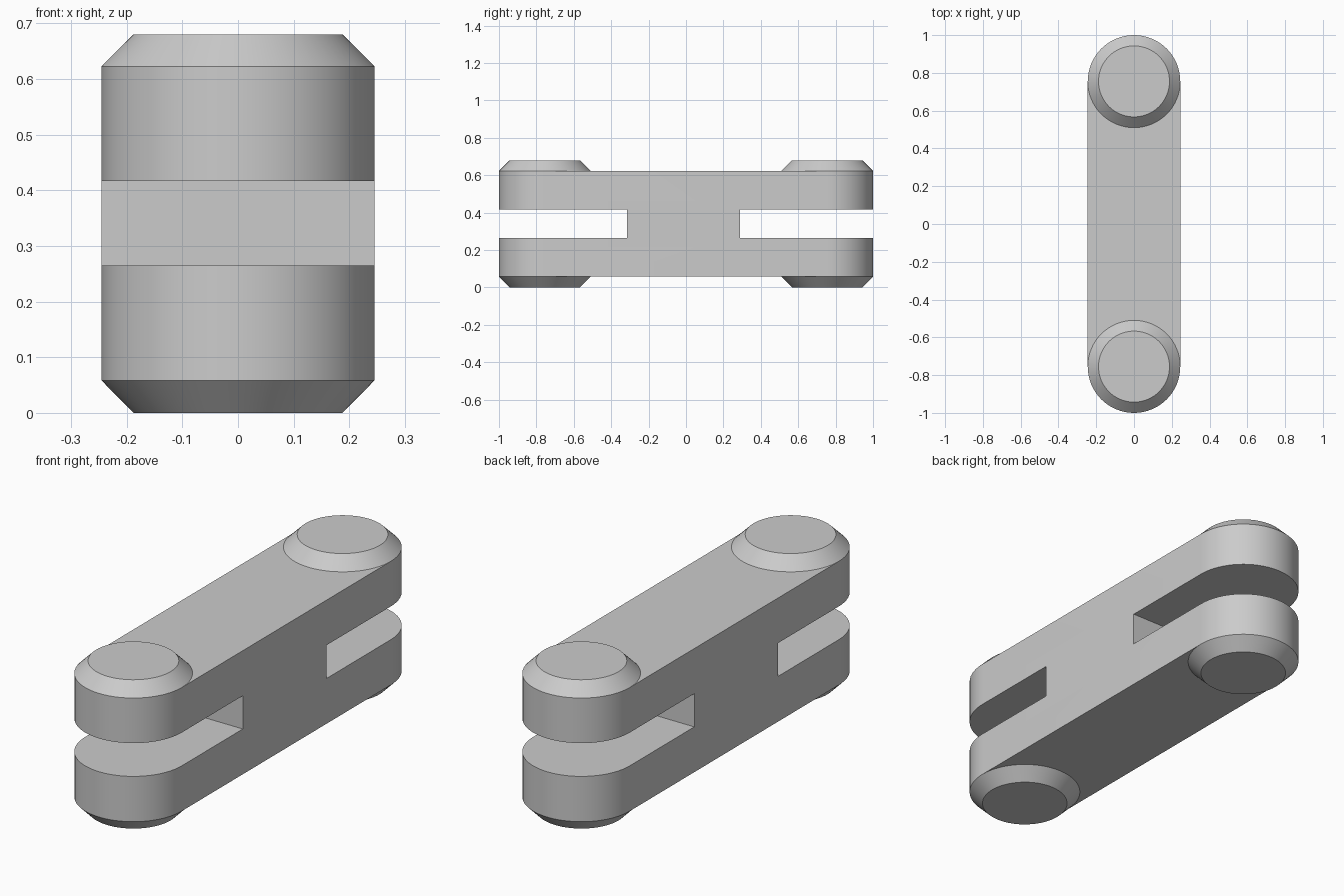
import bpy, bmesh, math

cube = bpy.data.objects.get("Cube")
if cube:
    bpy.data.objects.remove(cube, do_unlink=True)

RADIUS, PIVOT = 0.245, 0.755      # end radius and distance of pin axes
BOTTOM, TOP, HEIGHT = 0.058, 0.623, 0.68
SLOT_LOW, SLOT_HIGH = 0.265, 0.417
STEPS = 32

grey = bpy.data.materials.new("light grey metal")
grey.use_nodes = True
colour = (0.6, 0.6, 0.6, 1)
grey.diffuse_color = colour
grey.node_tree.nodes["Principled BSDF"].inputs["Base Color"].default_value = colour


def finish(name, bm):
    bmesh.ops.recalc_face_normals(bm, faces=bm.faces)
    mesh = bpy.data.meshes.new(name)
    bm.to_mesh(mesh)
    bm.free()
    mesh.materials.append(grey)
    obj = bpy.data.objects.new(name, mesh)
    bpy.context.collection.objects.link(obj)
    return obj


def activate(obj):
    bpy.ops.object.select_all(action='DESELECT')
    obj.select_set(True)
    bpy.context.view_layer.objects.active = obj


def smooth(obj):
    activate(obj)
    bpy.ops.object.shade_smooth_by_angle(angle=math.radians(30))


def arc(radius, y, start, sweep, steps):
    angles = [start + sweep * i / steps for i in range(steps + 1)]
    return [(radius * math.cos(a), y + radius * math.sin(a)) for a in angles]


# Link body: round-ended outline extruded upwards
bm = bmesh.new()
outline = arc(RADIUS, PIVOT, 0, math.pi, STEPS) + arc(RADIUS, -PIVOT, math.pi, math.pi, STEPS)
base = bm.faces.new([bm.verts.new((x, y, BOTTOM)) for x, y in outline])
raised = bmesh.ops.extrude_face_region(bm, geom=[base])["geom"]
bmesh.ops.translate(bm, vec=(0, 0, TOP - BOTTOM),
                    verts=[v for v in raised if isinstance(v, bmesh.types.BMVert)])
# the extrude keeps the starting face only when needed, so close the underside
bmesh.ops.holes_fill(bm, edges=[e for e in bm.edges if e.is_boundary], sides=0)
body = finish("link_body", bm)

# Fork slots cut into both ends
for name, near, far in (("front_slot_cutter", -1.2, -0.315), ("back_slot_cutter", 0.29, 1.2)):
    bm = bmesh.new()
    bmesh.ops.create_cube(bm, size=1)
    bmesh.ops.scale(bm, vec=(1, far - near, SLOT_HIGH - SLOT_LOW), verts=bm.verts)
    bmesh.ops.translate(bm, vec=(0, (near + far) / 2, (SLOT_LOW + SLOT_HIGH) / 2), verts=bm.verts)
    cutter = finish(name, bm)
    cutter.hide_render = True
    cut = body.modifiers.new("slot", 'BOOLEAN')
    cut.operation, cut.solver, cut.object = 'DIFFERENCE', 'EXACT', cutter
    activate(body)
    bpy.ops.object.modifier_apply(modifier=cut.name)
    bpy.data.objects.remove(cutter, do_unlink=True)
smooth(body)


# Chamfered pin heads above and below each end
def pin_head(name, y, z_wide, z_narrow):
    bm = bmesh.new()
    rings = []
    for radius, z in ((RADIUS, z_wide), (0.188, z_narrow)):
        points = arc(radius, y, 0, math.tau, STEPS * 2)[:-1]
        rings.append([bm.verts.new((px, py, z)) for px, py in points])
    wide, narrow = rings
    for i in range(len(wide)):
        bm.faces.new((wide[i - 1], wide[i], narrow[i], narrow[i - 1]))
    bm.faces.new(narrow)
    head = finish(name, bm)
    # make the flat end face outwards
    flat = head.data.polygons[-1]
    if flat.normal.z * (z_narrow - z_wide) < 0:
        head.data.flip_normals()
    smooth(head)


for end, y in (("front", -PIVOT), ("back", PIVOT)):
    pin_head(end + "_upper_pin_head", y, TOP, HEIGHT)
    pin_head(end + "_lower_pin_head", y, BOTTOM, 0)
